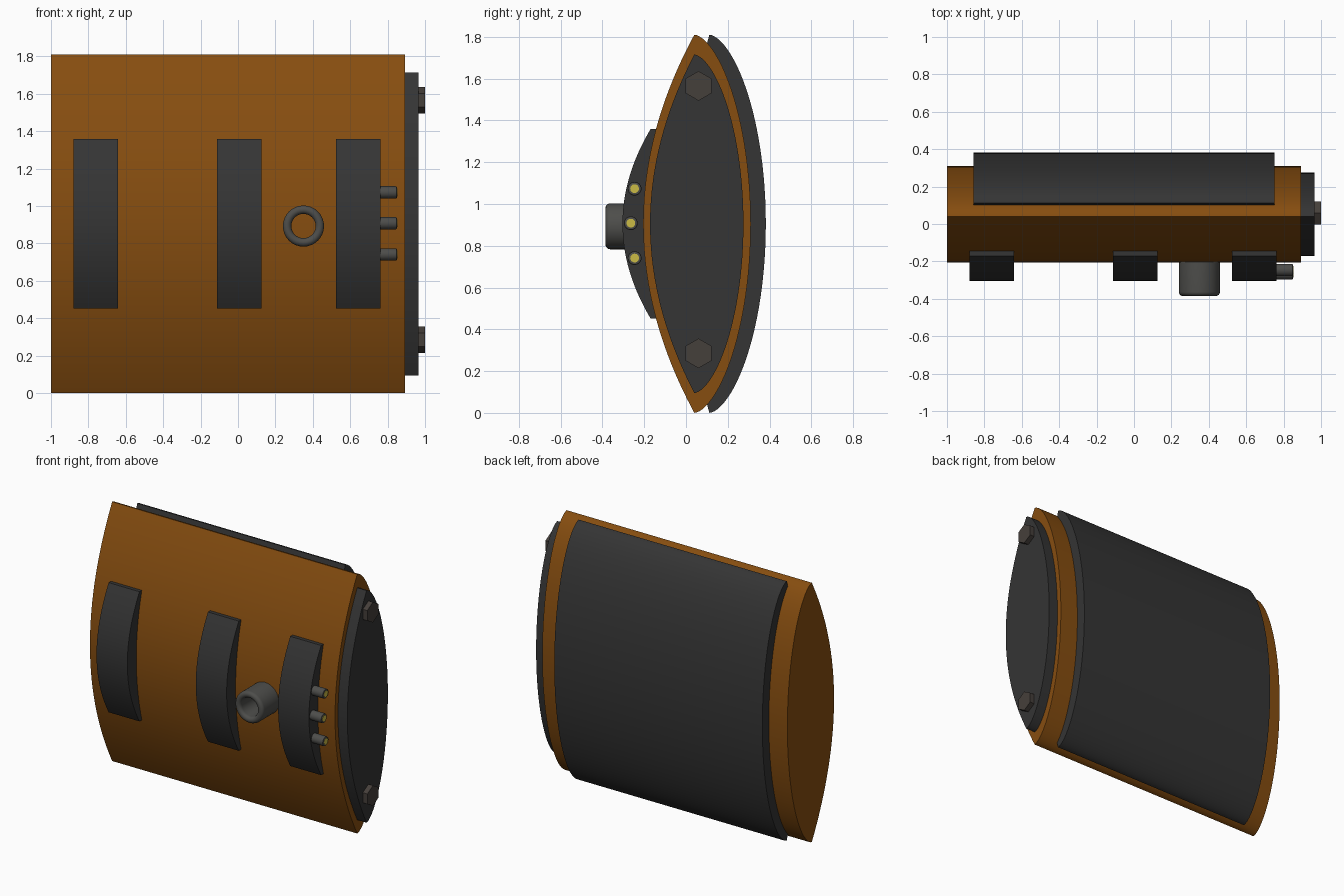
import bpy, bmesh, math
from mathutils import Matrix

if "Cube" in bpy.data.objects:
    bpy.data.objects.remove(bpy.data.objects["Cube"])

def mat(name, col):
    m = bpy.data.materials.new(name)
    m.diffuse_color = (*col, 1)
    m.use_nodes = True
    m.node_tree.nodes["Principled BSDF"].inputs["Base Color"].default_value = m.diffuse_color
    return m

BROWN = mat("brown", (0.24, 0.075, 0.005))
DARK = mat("dark", (0.035, 0.035, 0.035))
METAL = mat("metal", (0.075, 0.075, 0.07))
BOLT = mat("bolt", (0.06, 0.05, 0.043))
YELLOW = mat("yellow", (0.6, 0.5, 0.06))

def finish(name, bm, material, smooth=True):
    bmesh.ops.remove_doubles(bm, verts=bm.verts, dist=1e-5)
    bmesh.ops.recalc_face_normals(bm, faces=bm.faces)
    me = bpy.data.meshes.new(name)
    bm.to_mesh(me)
    bm.free()
    ob = bpy.data.objects.new(name, me)
    bpy.context.collection.objects.link(ob)
    me.materials.append(material)
    if smooth:
        bpy.ops.object.select_all(action='DESELECT')
        bpy.context.view_layer.objects.active = ob
        ob.select_set(True)
        bpy.ops.object.shade_smooth_by_angle(angle=math.radians(30))
    return ob

def extrude_x(name, outer, inner, x0, x1, material):
    """Extrude the strip between two matching (y, z) curves along x."""
    bm = bmesh.new()
    rings = [[[bm.verts.new((x, y, z)) for y, z in c] for c in (outer, inner)] for x in (x0, x1)]
    (ao, ai), (bo, bi) = rings
    n = len(outer)
    def face(*vs):
        bm.faces.new(vs)
    for i in range(n - 1):
        face(ao[i], ao[i+1], bo[i+1], bo[i])
        face(ai[i], ai[i+1], bi[i+1], bi[i])
        face(ao[i], ao[i+1], ai[i+1], ai[i])
        face(bo[i], bo[i+1], bi[i+1], bi[i])
    for i in (0, n - 1):
        face(ao[i], ai[i], bi[i], bo[i])
    bmesh.ops.dissolve_degenerate(bm, dist=1e-5, edges=bm.edges)
    return finish(name, bm, material)

def lathe(name, profile, loc, axis, material, steps=32):
    """Spin an (r, h) profile around an axis ('x' or '-y')."""
    bm = bmesh.new()
    vs = [bm.verts.new((r, 0, h)) for r, h in profile]
    es = [bm.edges.new(p) for p in zip(vs, vs[1:])]
    bmesh.ops.spin(bm, geom=vs + es, cent=(0, 0, 0), axis=(0, 0, 1),
                   angle=math.tau, steps=steps)
    rot = Matrix.Rotation(math.pi/2, 4, 'Y' if axis == 'x' else 'X')
    bm.transform(Matrix.Translation(loc) @ rot)
    return finish(name, bm, material)

MID, H, TIP = 0.905, 0.905, 0.04
N = 48
T = [-math.cos(math.pi * i / N) for i in range(N + 1)]

def arc(t, power=1.0):
    return max(0, 1 - t * t) ** power

def lens(front, back, half):
    f = [(TIP - front * arc(t), MID + half * t) for t in T]
    b = [(TIP + back * arc(t, 0.6), MID + half * t) for t in T]
    return f, b

# Lens-shaped body and end plate
extrude_x("body", *lens(0.245, 0.27, H), -1, 0.893, BROWN)
extrude_x("end_plate", *lens(0.212, 0.235, 0.81), 0.88, 0.965, DARK)

# Back panel follows the rear curve of the body
rear = [(TIP + 0.27 * arc(t, 0.6), MID + H * t) for t in T]
outer = [(y + 0.072, z) for y, z in rear]
S = 0.956
inner = [(TIP + 0.265 * arc(t * S, 0.6), MID + H * S * t) for t in T]
extrude_x("back_panel", outer, inner, -0.857, 0.75, DARK)

# Three curved front straps
hs = 0.4525
so = [(-0.17 - 0.134 * arc(t), MID + hs * t) for t in T]
si = [(TIP - 0.243 * arc(hs * t / H), MID + hs * t) for t in T]
for i, x in enumerate((-0.88, -0.113, 0.523)):
    extrude_x(f"front_strap_{i+1}", so, si, x, x + 0.238, DARK)

# Hollow port on the front
prof = [(0.065, 0.0)]
for cx, a0, a1 in ((0.0875, 180, 90), (0.0875, 90, 0)):
    for k in range(7):
        a = math.radians(a0 + (a1 - a0) * k / 6)
        prof.append((cx + 0.0225 * math.cos(a), 0.1625 + 0.0225 * math.sin(a)))
prof += [(0.11, 0.0), (0.065, 0.0)]
lathe("front_port", prof, (0.35, -0.2, 0.893), '-y', METAL)

# Three small side plugs with yellow tips
for i, (y, z) in enumerate(((-0.246, 1.073), (-0.264, 0.908), (-0.246, 0.741))):
    lathe(f"plug_{i+1}", [(0, 0), (0.033, 0), (0.033, 0.092), (0.031, 0.098), (0.026, 0.1), (0, 0.1)],
          (0.75, y, z), 'x', METAL, 24)
    lathe(f"plug_tip_{i+1}", [(0, 0), (0.021, 0), (0.021, 0.006), (0, 0.006)],
          (0.846, y, z), 'x', YELLOW, 24)

# Hex bolts on the end plate
for i, z in enumerate((0.285, 1.565)):
    bm = bmesh.new()
    bmesh.ops.create_cone(bm, cap_ends=True, segments=6, radius1=0.071, radius2=0.071, depth=0.05)
    spin = Matrix.Rotation(math.pi/2, 4, 'Y') @ Matrix.Rotation(math.pi/6, 4, 'Z')
    bm.transform(spin)
    # turn so that a corner points up
    top = max(v.co.z for v in bm.verts)
    if top < 0.07:
        bm.transform(Matrix.Rotation(math.pi/6, 4, 'X'))
    bm.transform(Matrix.Translation((0.975, 0.06, z)))
    finish(f"bolt_{i+1}", bm, BOLT, smooth=False)
